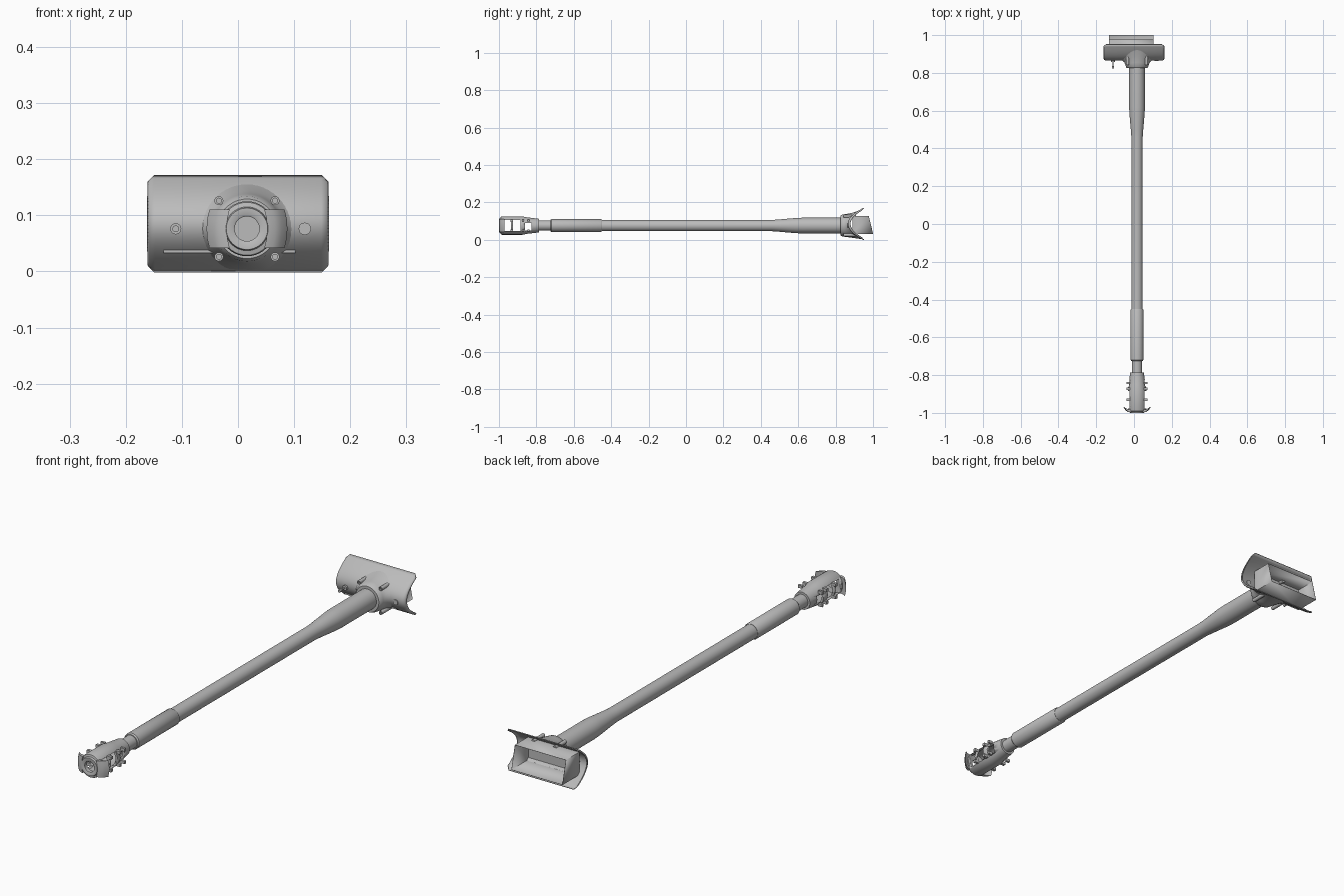
import bpy, bmesh, math
from mathutils import Vector

if "Cube" in bpy.data.objects:
    bpy.data.objects.remove(bpy.data.objects["Cube"])

AX, AZ = 0.016, 0.076          # axis of the pole, which runs along y
grey = bpy.data.materials.new("grey_metal")
grey.diffuse_color = (0.5, 0.5, 0.5, 1)
grey.use_nodes = True
grey.node_tree.nodes["Principled BSDF"].inputs["Base Color"].default_value = grey.diffuse_color


def finish(name, bm, thick=0, angle=35):
    bmesh.ops.recalc_face_normals(bm, faces=bm.faces)
    me = bpy.data.meshes.new(name)
    bm.to_mesh(me)
    bm.free()
    me.materials.append(grey)
    ob = bpy.data.objects.new(name, me)
    bpy.context.collection.objects.link(ob)
    bpy.ops.object.select_all(action='DESELECT')
    ob.select_set(True)
    bpy.context.view_layer.objects.active = ob
    bpy.ops.object.shade_smooth_by_angle(angle=math.radians(angle))
    if thick:
        m = ob.modifiers.new("thickness", 'SOLIDIFY')
        m.thickness = thick
        m.offset = 0
    return ob


def skin(bm, rows, closed=False):
    """Bridge rows of points with quads."""
    vs = [[bm.verts.new(p) for p in r] for r in rows]
    for a, b in zip(vs, vs[1:]):
        n = len(a)
        for i in range(n if closed else n - 1):
            j = (i + 1) % n
            bm.faces.new((a[i], a[j], b[j], b[i]))
    return vs


def lathe(name, profile, x=AX, z=AZ, n=40, loop=False):
    """Turn (y, radius) points around a line along y."""
    bm = bmesh.new()
    pts = profile + profile[:1] if loop else profile
    rows = [[(x + r * math.cos(2 * math.pi * i / n), y,
              z + r * math.sin(2 * math.pi * i / n)) for i in range(n)] for y, r in pts]
    vs = skin(bm, rows, True)
    if loop:
        bmesh.ops.remove_doubles(bm, verts=bm.verts, dist=1e-5)
    else:
        bm.faces.new(vs[0])
        bm.faces.new(vs[-1])
    return finish(name, bm)


def box(name, x0, x1, y0, y1, z0, z1):
    bm = bmesh.new()
    bmesh.ops.create_cube(bm, size=1)
    for v in bm.verts:
        v.co = Vector(((x0 + x1) / 2 + v.co.x * (x1 - x0),
                       (y0 + y1) / 2 + v.co.y * (y1 - y0),
                       (z0 + z1) / 2 + v.co.z * (z1 - z0)))
    return finish(name, bm)


# Pole: neck, grip sleeve, slim tube, wide rear tube
lathe("neck", [(-0.80, 0.027), (-0.72, 0.027)])
lathe("grip_sleeve", [(-0.725, 0.030), (-0.72, 0.034), (-0.455, 0.034), (-0.45, 0.031)])
lathe("pole", [(-0.46, 0.030), (0.46, 0.030), (0.50, 0.033), (0.58, 0.040),
               (0.62, 0.042), (0.86, 0.042)])

# Curved saddle plate at the rear
ZC = 0.085


def saddle_y(z):
    return 0.867 + 0.084 * ((z - ZC) / 0.085) ** 2


bm = bmesh.new()
rows = []
for x, back in ((-0.16, 0.012), (-0.157, 0.004), (-0.148, 0), (0.148, 0), (0.157, 0.004), (0.16, 0.012)):
    row = []
    for k in range(29):
        z = 0.17 * k / 28
        trim = max(0, abs(z - ZC) - 0.073)          # clipped corners
        lim = 0.16 - trim * 0.9
        row.append((max(-lim, min(lim, x)), saddle_y(z) + back * (1 - trim / 0.012), z))
    rows.append(row)
skin(bm, rows)
bmesh.ops.remove_doubles(bm, verts=bm.verts, dist=1e-5)
finish("saddle_plate", bm, 0.004, 50)

# Flared hub blending the pole into the saddle
bm = bmesh.new()
rows = []
for r, f in ((0.041, 0), (0.053, 0), (0.058, 0.10), (0.062, 0.4), (0.068, 0.75), (0.082, 1)):
    row = []
    for i in range(48):
        t = 2 * math.pi * i / 48
        z = min(0.168, max(0.002, AZ + r * math.sin(t)))
        y0 = 0.826
        row.append((AX + r * math.cos(t), y0 + (saddle_y(z) - y0) * f, z))
    rows.append(row)
skin(bm, rows, True)
finish("hub", bm)

# Hub bolts
for sx in (-1, 1):
    for sz in (-1, 1):
        lathe("hub_bolt", [(0.846, 0.0045), (0.841, 0.0045), (0.841, 0.008), (0.91, 0.008)],
              AX + 0.05 * sx, AZ + 0.05 * sz, 16)

# Stud and plug on the saddle
lathe("saddle_stud", [(0.822, 0.006), (0.834, 0.006), (0.836, 0.003), (0.858, 0.003),
                      (0.858, 0.010), (0.872, 0.010)], -0.111, AZ, 16)
lathe("saddle_plug", [(0.862, 0.011), (0.874, 0.011)], 0.119, AZ, 20)

# Open tray behind the saddle, with a slanted rim
bm = bmesh.new()
x0, x1, zb, zt = -0.132, 0.102, 0.033, 0.127
inner = [(x0, 0.89, zb), (x1, 0.89, zb), (x1, 0.89, zt), (x0, 0.89, zt)]
rim = [(x0, 1.0, zb), (x1, 1.0, zb), (x1, 0.977, zt), (x0, 0.977, zt)]
vs = skin(bm, [inner, rim], True)
bm.faces.new(vs[0])
finish("rear_tray", bm, 0.002)

# Front cage: hollow barrel with windows cut through the sides
cage = lathe("front_cage", [
    (-0.998, 0.022), (-1.0, 0.025), (-1.0, 0.037), (-0.992, 0.039), (-0.99, 0.047),
    (-0.985, 0.049), (-0.875, 0.049), (-0.85, 0.044), (-0.80, 0.038), (-0.785, 0.036),
    (-0.785, 0.024), (-0.82, 0.030), (-0.87, 0.040), (-0.978, 0.040), (-0.982, 0.022)], loop=True)
for y0, y1, h0, h1 in ((-0.976, -0.936, -0.030, 0.030), (-0.926, -0.884, -0.030, 0.030),
                       (-0.860, -0.826, -0.026, 0.014)):
    cut = box("window_cutter", AX - 0.1, AX + 0.1, y0, y1, AZ + h0, AZ + h1)
    cut.hide_render = True
    cut.hide_viewport = True
    m = cage.modifiers.new("window", 'BOOLEAN')
    m.operation = 'DIFFERENCE'
    m.solver = 'EXACT'
    m.object = cut

# Front wings, cage lugs: mirrored left and right
for s in (-1, 1):
    bm = bmesh.new()
    section = [(0.036, -0.998), (0.050, -0.994), (0.062, -0.985), (0.072, -0.970),
               (0.066, -0.974), (0.056, -0.980), (0.046, -0.982), (0.036, -0.982)]
    rows = [[(AX + s * (x - e), y, AZ + h) for x, y in section]
            for h, e in ((-0.034, 0.005), (-0.017, 0.001), (0, 0), (0.017, 0.001), (0.034, 0.005))]
    vs = skin(bm, rows, True)
    bm.faces.new(vs[0])
    bm.faces.new(vs[-1])
    finish("front_wing", bm)
    for y, r in ((-0.931, 0.006), (-0.872, 0.006), (-0.842, 0.005)):
        for h in (-0.026, 0.026):
            xa, xb = sorted((AX + s * 0.036, AX + s * 0.056))
            box("cage_lug", xa, xb, y - r, y + r, AZ + h - 0.006, AZ + h + 0.006)
